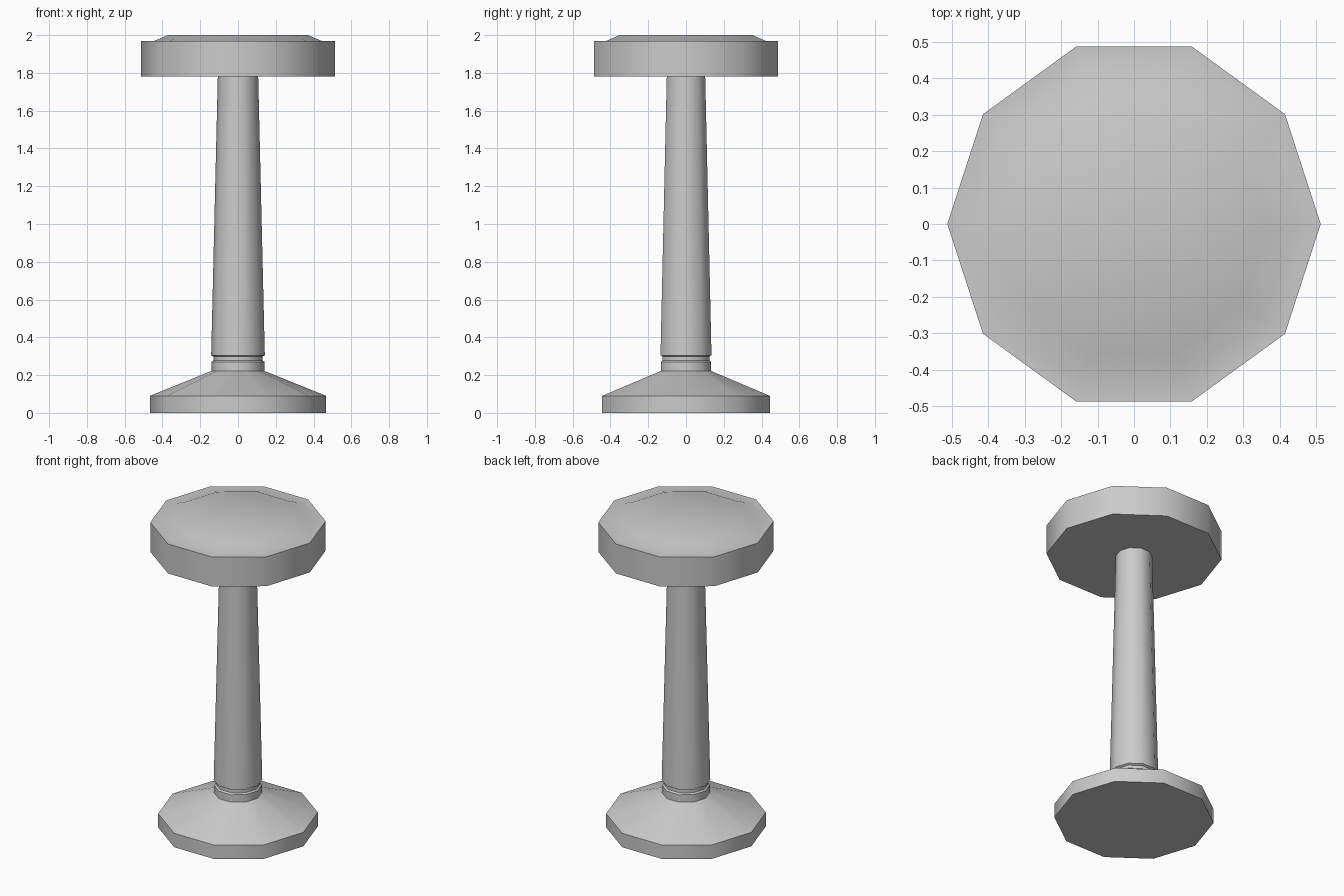
import bpy, bmesh
from math import cos, sin, pi, radians

if "Cube" in bpy.data.objects:
    bpy.data.objects.remove(bpy.data.objects["Cube"])

SIDES = 10


def lathe(name, profile):
    """Revolve (radius, z) points into a closed ten-sided solid."""
    bm = bmesh.new()
    rings = [[bm.verts.new((r * cos(2 * pi * i / SIDES), r * sin(2 * pi * i / SIDES), z))
              for i in range(SIDES)] for r, z in profile]
    for low, high in zip(rings, rings[1:]):
        for i in range(SIDES):
            j = (i + 1) % SIDES
            bm.faces.new((low[i], low[j], high[j], high[i]))
    bm.faces.new(rings[0][::-1])
    bm.faces.new(rings[-1])
    mesh = bpy.data.meshes.new(name)
    bm.to_mesh(mesh)
    bm.free()
    obj = bpy.data.objects.new(name, mesh)
    bpy.context.collection.objects.link(obj)
    bpy.ops.object.select_all(action='DESELECT')
    obj.select_set(True)
    bpy.context.view_layer.objects.active = obj
    bpy.ops.object.shade_smooth_by_angle(angle=radians(40))
    return obj


# Sloped foot with a collar and a narrow groove, then the tapered column
lathe("base_and_column", [(0.467, 0), (0.467, 0.09), (0.14, 0.222), (0.14, 0.27),
                          (0.13, 0.278), (0.13, 0.298), (0.142, 0.305), (0.107, 1.78)])

# Seat rim with a shallow raised cushion
lathe("seat", [(0.513, 1.78), (0.513, 1.97), (0.442, 1.97), (0.37, 2.0)])
